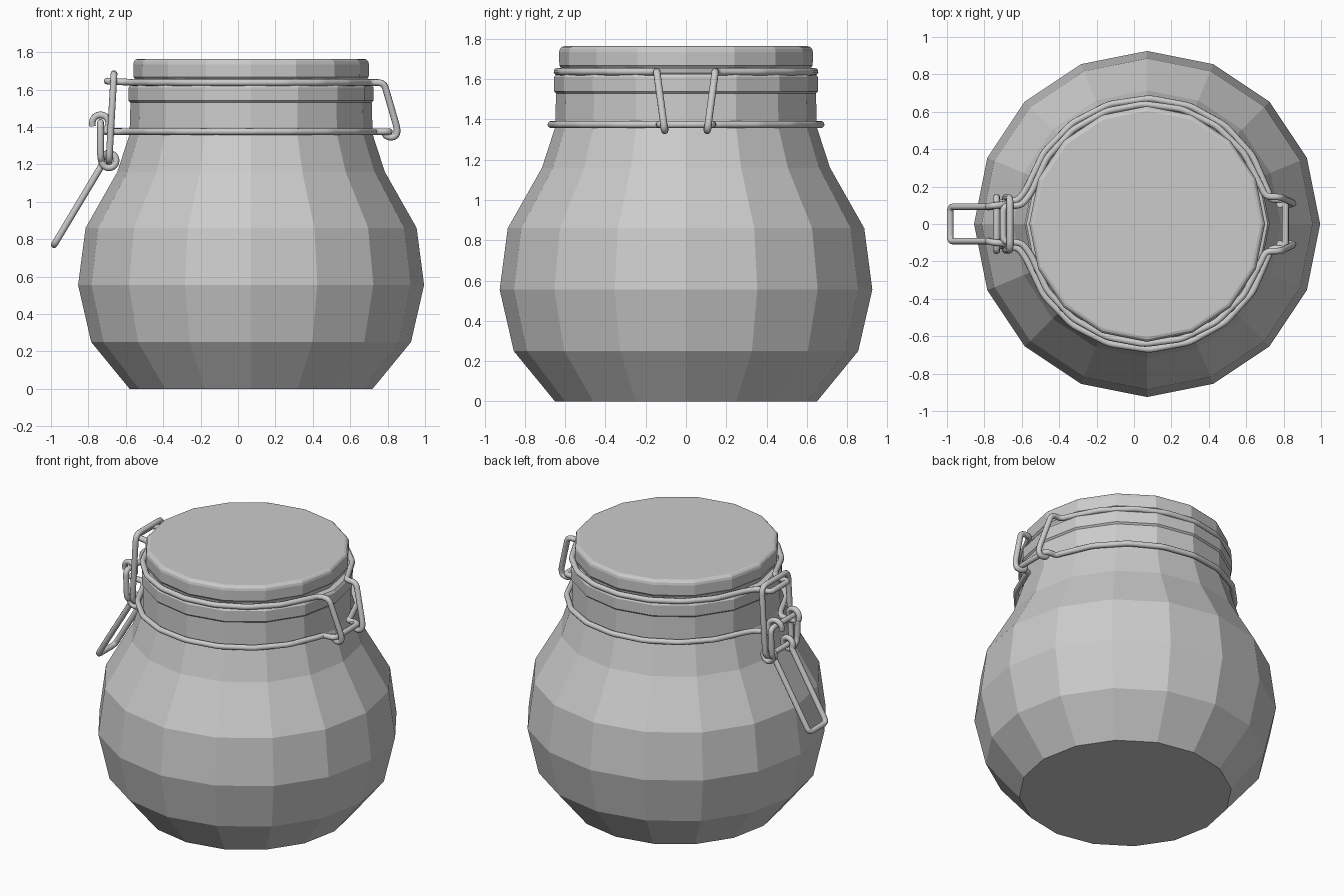
import bpy, bmesh
from math import sin, cos, pi, radians
from mathutils import Vector

if "Cube" in bpy.data.objects:
    bpy.data.objects.remove(bpy.data.objects["Cube"])

CX = 0.07      # jar axis is offset because the lever sticks out to the left
SIDES = 16
WIRE = 0.018


def lathe(name, profile):
    """Flat-faced 16-sided solid of revolution with closed ends."""
    bm = bmesh.new()
    rings = [[bm.verts.new((CX + r * cos(2 * pi * i / SIDES), r * sin(2 * pi * i / SIDES), z))
              for i in range(SIDES)] for r, z in profile]
    for a, b in zip(rings, rings[1:]):
        for i in range(SIDES):
            j = (i + 1) % SIDES
            bm.faces.new((a[i], a[j], b[j], b[i]))
    bm.faces.new(rings[0][::-1])
    bm.faces.new(rings[-1])
    mesh = bpy.data.meshes.new(name)
    bm.to_mesh(mesh)
    bm.free()
    ob = bpy.data.objects.new(name, mesh)
    bpy.context.collection.objects.link(ob)
    return ob


def rounded(points, r, closed):
    """Replace each corner of a path with a short curve."""
    pts = [Vector(p) for p in points]
    n, out = len(pts), []
    for i, p in enumerate(pts):
        if not closed and i in (0, n - 1):
            out.append(p)
            continue
        a, b = pts[i - 1] - p, pts[(i + 1) % n] - p
        s = p + a.normalized() * min(r, a.length * 0.45)
        e = p + b.normalized() * min(r, b.length * 0.45)
        for k in range(4):
            t = k / 3
            out.append(s * (1 - t) ** 2 + p * 2 * t * (1 - t) + e * t * t)
    return out


def wire(name, points, closed=False, r=0.03):
    """Round wire along a path with softened corners."""
    pts = rounded(points, r, closed)
    cu = bpy.data.curves.new(name, 'CURVE')
    cu.dimensions = '3D'
    cu.bevel_depth = WIRE
    cu.bevel_resolution = 3
    cu.use_fill_caps = True
    sp = cu.splines.new('POLY')
    sp.points.add(len(pts) - 1)
    for q, p in zip(sp.points, pts):
        q.co = (*p, 1)
    sp.use_cyclic_u = closed
    ob = bpy.data.objects.new(name, cu)
    bpy.context.collection.objects.link(ob)
    bpy.ops.object.select_all(action='DESELECT')
    ob.select_set(True)
    bpy.context.view_layer.objects.active = ob
    bpy.ops.object.convert(target='MESH')
    bpy.ops.object.shade_smooth_by_angle(angle=radians(50))
    return ob


def arc(r, z, a0, a1, n=8):
    """Part of a wire ring around the neck, angles in degrees."""
    return [(CX + r * cos(radians(a0 + (a1 - a0) * i / n)),
             r * sin(radians(a0 + (a1 - a0) * i / n)), z) for i in range(n + 1)]


def loop(cx, cz, r, a0, a1, y0, y1, n=12):
    """Small coil in the xz plane, drifting from y0 to y1."""
    return [(cx + r * cos(radians(a0 + (a1 - a0) * i / n)), y0 + (y1 - y0) * i / n,
             cz + r * sin(radians(a0 + (a1 - a0) * i / n))) for i in range(n + 1)]


def mirrored(half):
    """Join a +y half path with its reflection across y = 0."""
    return half + [(x, -y, z) for x, y, z in reversed(half)]


# Jar body and lid
lathe("jar_body", [(0.65, 0), (0.855, 0.25), (0.925, 0.555), (0.885, 0.86),
                   (0.715, 1.16), (0.65, 1.36), (0.645, 1.53)])
lathe("jar_rim", [(0.645, 1.53), (0.655, 1.54), (0.655, 1.61), (0.645, 1.625), (0.61, 1.63)])
lathe("lid", [(0.61, 1.625), (0.615, 1.65), (0.629, 1.667), (0.63, 1.735),
              (0.626, 1.75), (0.617, 1.76), (0.605, 1.764)])

# Upper wire: closed bar at the latch side, hooked legs at the hinge side
half = ([(0.78, 0.105, 1.385), (0.785, 0.105, 1.355), (0.815, 0.105, 1.342),
         (0.848, 0.108, 1.352), (0.852, 0.112, 1.39), (0.78, 0.145, 1.637), (0.705, 0.145, 1.637)]
        + arc(0.642, 1.637, 18, 165) + [(-0.6, 0.1, 1.64), (-0.70, 0.095, 1.645)])
wire("lid_wire", mirrored(half))

# Lower wire: hinge bar on the right, an eye at each end on the left
half = ([(-0.70, 0.11, 1.375)] + [])
half = (loop(-0.735, 1.42, 0.045, 200, -80, 0.09, 0.115) +
        [(-0.62, 0.125, 1.375)] + arc(0.672, 1.375, 164, 14) +
        [(0.73, 0.13, 1.375), (0.81, 0.13, 1.375)])
wire("neck_wire", mirrored(half))

# Latch link: upright rounded rectangle
wire("latch_link", [(-0.663, 0.14, 1.685), (-0.663, -0.14, 1.685),
                    (-0.69, -0.14, 1.215), (-0.69, 0.14, 1.215)], closed=True, r=0.045)

# Lever: crossbar through the eyes, coils round the link, handle below
half = ([(-0.735, 0.145, 1.425), (-0.735, 0.135, 1.24)] +
        loop(-0.69, 1.22, 0.04, 180, 560, 0.115, 0.095) +
        [(-0.725, 0.092, 1.2), (-0.983, 0.092, 0.77)])
wire("latch_lever", mirrored(half)[::1], closed=True)
